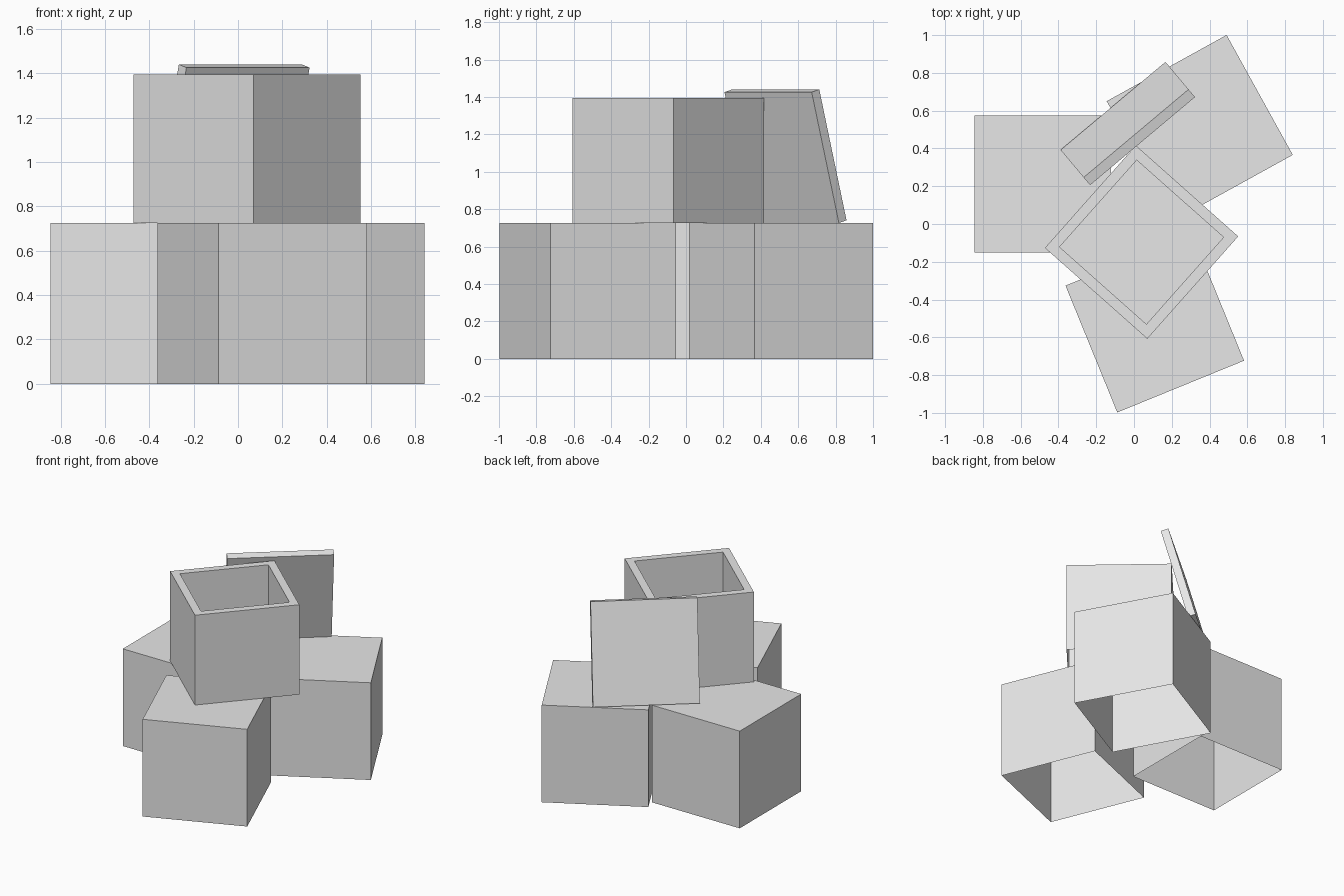
import bpy
import bmesh
from math import radians
from mathutils import Matrix, Vector

default = bpy.data.objects.get("Cube")
if default:
    bpy.data.objects.remove(default, do_unlink=True)

SIDE = 0.725    # crate edge length
WALL = 0.055    # board thickness

grey = bpy.data.materials.new("plain grey")
grey.use_nodes = True
colour = (0.8, 0.8, 0.8, 1)
grey.diffuse_color = colour
grey.node_tree.nodes["Principled BSDF"].inputs["Base Color"].default_value = colour


def box(size, centre):
    """Flat-sided box mesh of the given size and centre."""
    bm = bmesh.new()
    bmesh.ops.create_cube(bm, size=1)
    bmesh.ops.scale(bm, vec=size, verts=bm.verts)
    bmesh.ops.translate(bm, vec=centre, verts=bm.verts)
    return bm


def face_towards(bm, z):
    """The face pointing most directly up (z=1) or down (z=-1)."""
    bm.normal_update()
    return max(bm.faces, key=lambda f: f.normal.z * z)


def finish(name, bm, location, turn, lean=0):
    mesh = bpy.data.meshes.new(name)
    bm.to_mesh(mesh)
    bm.free()
    mesh.materials.append(grey)
    obj = bpy.data.objects.new(name, mesh)
    obj.matrix_world = (Matrix.Translation(location)
                        @ Matrix.Rotation(radians(turn), 4, 'Z')
                        @ Matrix.Rotation(radians(lean), 4, 'X'))
    bpy.context.collection.objects.link(obj)
    return obj


# Three closed crates on the ground, with no underside
for name, x, y, turn in (("right_crate", -0.483, 0.212, 0),
                         ("back_crate", 0.348, 0.508, 28.9),
                         ("front_crate", 0.11, -0.525, 22.2)):
    bm = box((SIDE, SIDE, SIDE), (0, 0, SIDE / 2))
    bmesh.ops.delete(bm, geom=[face_towards(bm, -1)], context='FACES_ONLY')
    finish(name, bm, (x, y, 0), turn)

# Open crate on top: inset the rim and sink the floor
height = SIDE - WALL
bm = box((SIDE, SIDE, height), (0, 0, height / 2))
bmesh.ops.delete(bm, geom=[face_towards(bm, -1)], context='FACES_ONLY')
top = face_towards(bm, 1)
bmesh.ops.inset_region(bm, faces=[top], thickness=WALL, use_even_offset=True)
floor = bmesh.ops.extrude_discrete_faces(bm, faces=[top])["faces"][0]
bmesh.ops.translate(bm, vec=Vector((0, 0, WALL - height)), verts=floor.verts)
finish("open_crate", bm, (0.04, -0.096, SIDE), -41.6)

# Lid leaning against the open crate
bm = box((SIDE, WALL, SIDE), (0, 0, 0))
finish("leaning_lid", bm, (-0.033, 0.532, 1.083), 40, lean=15.2)
